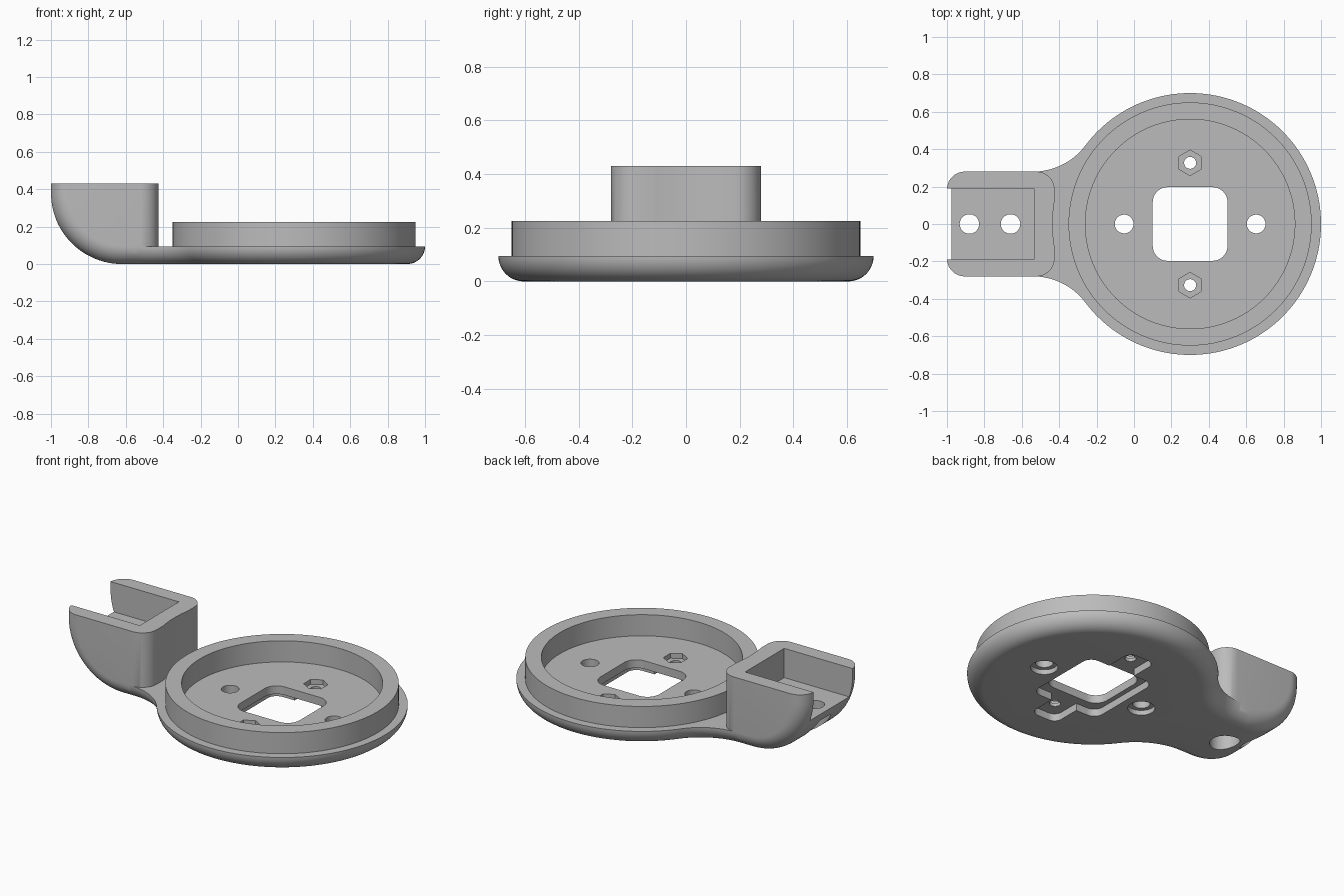
import bpy, bmesh, math
from math import sin, cos, pi

cube = bpy.data.objects.get("Cube")
if cube:
    bpy.data.objects.remove(cube, do_unlink=True)

grey = bpy.data.materials.new("plain_grey")
grey.use_nodes = True
GREY = (0.5, 0.5, 0.5, 1)
grey.diffuse_color = GREY
grey.node_tree.nodes["Principled BSDF"].inputs["Base Color"].default_value = GREY

CX = 0.3          # centre of the round dish
R = 0.7           # dish radius
HALF = 0.28       # half width of the arm
FLOOR = 0.095     # plate thickness, also the fillet radius
TOP = 0.43        # top of the arm block
NECK_X = -0.54    # where the neck leaves the arm
NECK_R = 0.35     # concave neck radius


def loft(name, rings):
    """Skin a list of equal-length point rings and cap both ends."""
    bm = bmesh.new()
    loops = [[bm.verts.new(p) for p in ring] for ring in rings]
    n = len(loops[0])
    for a, b in zip(loops, loops[1:]):
        for i in range(n):
            j = (i + 1) % n
            bm.faces.new((a[i], a[j], b[j], b[i]))
    bm.faces.new(loops[0][::-1])
    bm.faces.new(loops[-1])
    bmesh.ops.recalc_face_normals(bm, faces=bm.faces)
    mesh = bpy.data.meshes.new(name)
    bm.to_mesh(mesh)
    bm.free()
    mesh.materials.append(grey)
    obj = bpy.data.objects.new(name, mesh)
    bpy.context.collection.objects.link(obj)
    return obj


def arc(cx, cy, r, a0, a1, n):
    return [(cx + r * cos(a0 + (a1 - a0) * i / n),
             cy + r * sin(a0 + (a1 - a0) * i / n)) for i in range(n + 1)]


def circle(cx, cy, r, n=48, turn=0):
    return arc(cx, cy, r, turn, turn + 2 * pi, n)[:-1]


def rounded_rect(cx, cy, hx, hy, r):
    pts = []
    for k, (sx, sy) in enumerate(((1, 1), (-1, 1), (-1, -1), (1, -1))):
        pts += arc(cx + sx * (hx - r), cy + sy * (hy - r), r,
                   k * pi / 2, (k + 1) * pi / 2, 8)
    return pts


def prism(name, outline, z0, z1):
    return loft(name, [[(x, y, z) for x, y in outline] for z in (z0, z1)])


def activate(obj):
    bpy.ops.object.select_all(action='DESELECT')
    obj.select_set(True)
    bpy.context.view_layer.objects.active = obj


def cut(obj, outline, z0, z1):
    cutter = prism("cutter", outline, z0, z1)
    cutter.hide_render = True
    mod = obj.modifiers.new("cut", 'BOOLEAN')
    mod.operation = 'DIFFERENCE'
    mod.solver = 'EXACT'
    mod.object = cutter
    activate(obj)
    bpy.ops.object.modifier_apply(modifier=mod.name)
    bpy.data.objects.remove(cutter, do_unlink=True)


def smooth(obj):
    activate(obj)
    bpy.ops.object.shade_smooth_by_angle(angle=math.radians(30))


# Fillet steps: (distance from the outer face, inset of the outline)
STEPS = 12
fillet = [(FLOOR * (1 - cos(a)), FLOOR * (1 - sin(a)))
          for a in (i * pi / 2 / STEPS for i in range(STEPS + 1))]


# Base plate: disc flowing through a concave neck into the arm
def plate_outline(d):
    ny = HALF + NECK_R
    t = math.atan2(ny, NECK_X - CX)      # direction from the dish to the neck centre
    upper = arc(CX, 0, R - d, 0, t, 60)
    upper += arc(NECK_X, ny, NECK_R + d, t - pi, -pi / 2, 16)[1:]
    lower = [(x, -y) for x, y in reversed(upper[1:])]
    return upper + lower


plate = loft("base_plate", [[(x, y, z) for x, y in plate_outline(d)] for z, d in fillet])

# Underside recess around the window, with a tab towards each nut
cut(plate, rounded_rect(CX, 0, 0.23, 0.25, 0.06), -0.1, 0.045)
cut(plate, rounded_rect(CX, 0, 0.09, 0.43, 0.05), -0.1, 0.045)
# Rounded square window
cut(plate, rounded_rect(CX, 0, 0.2, 0.197, 0.08), -0.1, 0.3)
for s in (-1, 1):
    # Counterbored screw holes
    cut(plate, circle(CX + s * 0.353, 0, 0.05), -0.1, 0.3)
    cut(plate, circle(CX + s * 0.353, 0, 0.076), -0.1, 0.03)
    # Hexagonal nut pockets with through holes
    cut(plate, circle(CX, s * 0.327, 0.032, 32), -0.1, 0.3)
    cut(plate, circle(CX, s * 0.327, 0.068, 6, pi / 2), 0.065, 0.3)
smooth(plate)

# Raised rim
rim = prism("rim", circle(CX, 0, 0.65, 128), FLOOR - 0.02, 0.225)
cut(rim, circle(CX, 0, 0.56, 128), -0.1, 0.5)
smooth(rim)


# Arm block: side profile lofted across its width with filleted edges
def arm_profile(d):
    return ([(-1 + d, TOP)] + arc(-0.62, 0.38, 0.38 - d, pi, 1.5 * pi, 32)
            + [(-0.425 - d, d), (-0.425 - d, TOP)])


sections = [(-HALF + u, d) for u, d in fillet]
sections += [(-y, d) for y, d in reversed(sections)]
arm = loft("arm_block", [[(x, y, z) for x, z in arm_profile(d)] for y, d in sections])

# Open channel, clearance around the rim, and counterbored holes
cut(arm, [(-1.2, -0.19), (-0.535, -0.19), (-0.535, 0.19), (-1.2, 0.19)], 0.25, 0.6)
cut(arm, circle(CX, 0, 0.735, 128), FLOOR, 0.6)
for x in (-0.88, -0.66):
    cut(arm, circle(x, 0, 0.052), -0.1, 0.4)
    cut(arm, circle(x, 0, 0.085), -0.1, 0.19)
smooth(arm)
